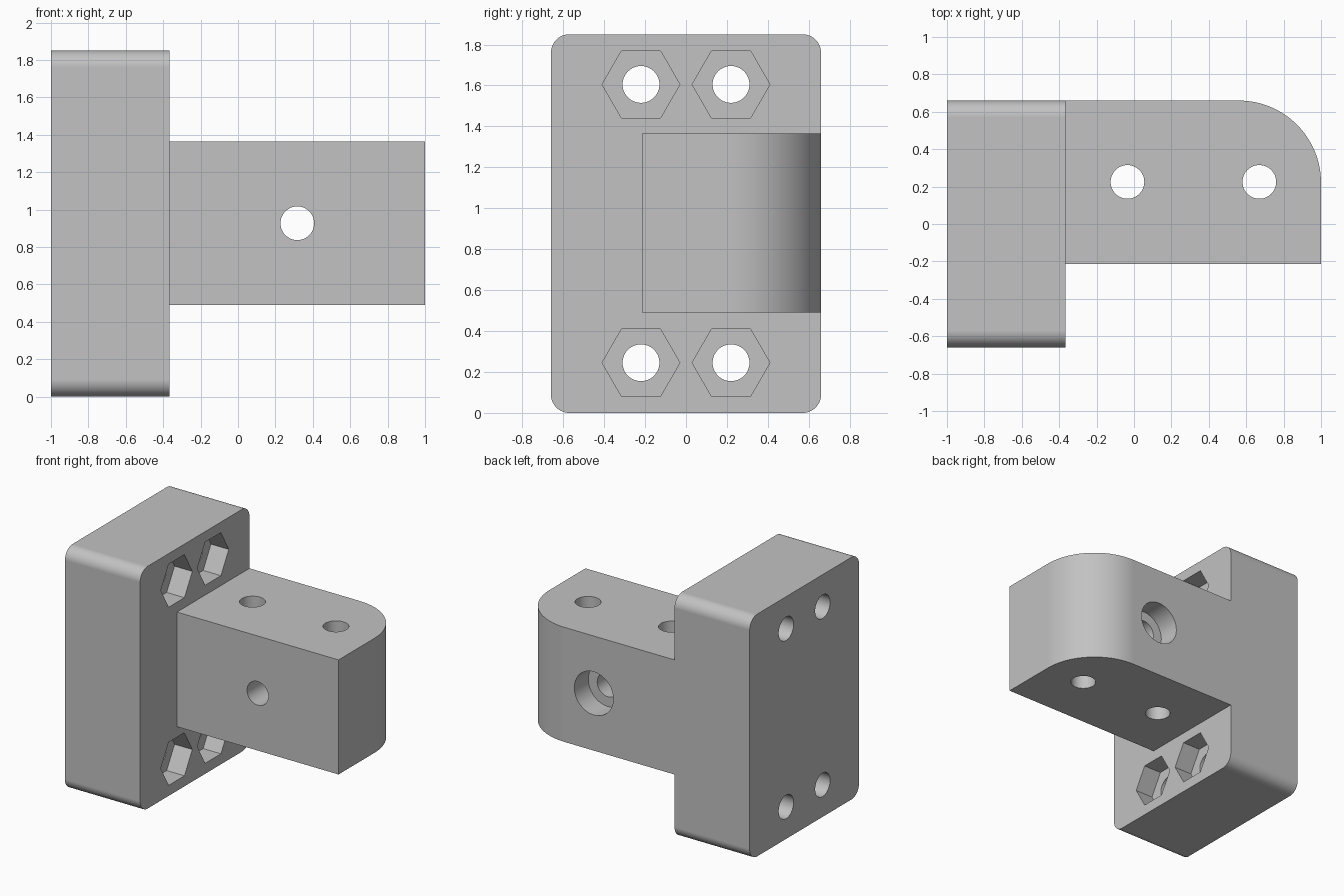
import bpy, bmesh, math
from mathutils import Vector

old = bpy.data.objects.get("Cube")
if old:
    bpy.data.objects.remove(old, do_unlink=True)

grey = bpy.data.materials.new("plain grey")
grey.use_nodes = True
colour = (0.54, 0.54, 0.54, 1)
grey.diffuse_color = colour
grey.node_tree.nodes["Principled BSDF"].inputs["Base Color"].default_value = colour


def arc(cx, cy, r, start, sweep=90, steps=16):
    """Points along an arc, angles in degrees."""
    angles = [math.radians(start + sweep * i / steps) for i in range(steps + 1)]
    return [(cx + r * math.cos(a), cy + r * math.sin(a)) for a in angles]


def polygon(cx, cy, r, sides):
    return arc(cx, cy, r, 0, 360, sides)[:-1]


def prism(name, outline, axis, low, high):
    """Extrude an outline along x, y or z; the outline uses the other two axes in order."""
    def place(p, h):
        co = list(p)
        co.insert("xyz".index(axis), h)
        return Vector(co)
    bm = bmesh.new()
    rings = [[bm.verts.new(place(p, h)) for p in outline] for h in (low, high)]
    for ring in rings:
        bm.faces.new(ring)
    n = len(outline)
    for i in range(n):
        j = (i + 1) % n
        bm.faces.new((rings[0][i], rings[0][j], rings[1][j], rings[1][i]))
    bmesh.ops.recalc_face_normals(bm, faces=bm.faces)
    mesh = bpy.data.meshes.new(name)
    bm.to_mesh(mesh)
    bm.free()
    mesh.materials.append(grey)
    obj = bpy.data.objects.new(name, mesh)
    bpy.context.collection.objects.link(obj)
    return obj


def activate(obj):
    bpy.ops.object.select_all(action='DESELECT')
    obj.select_set(True)
    bpy.context.view_layer.objects.active = obj


def cut(target, outline, axis, low, high):
    """Subtract a prism from the target."""
    cutter = prism("cutter", outline, axis, low, high)
    cutter.hide_render = True
    mod = target.modifiers.new("cut", 'BOOLEAN')
    mod.operation = 'DIFFERENCE'
    mod.solver = 'EXACT'
    mod.object = cutter
    activate(target)
    bpy.ops.object.modifier_apply(modifier=mod.name)
    bpy.data.objects.remove(cutter, do_unlink=True)


def finish(obj):
    activate(obj)
    bpy.ops.object.shade_smooth_by_angle(angle=math.radians(30))
    weighted = obj.modifiers.new("crisp flats", 'WEIGHTED_NORMAL')
    weighted.keep_sharp = True


HOLE, SIDES = 0.09, 48
JOIN = -0.365              # where the arm meets the plate
HALF, TOP, R = 0.66, 1.85, 0.09

# Mounting plate with rounded long edges
outline = (arc(HALF - R, TOP - R, R, 0) + arc(R - HALF, TOP - R, R, 90)
           + arc(R - HALF, R, R, 180) + arc(HALF - R, R, R, 270))
plate = prism("mounting_plate", outline, "x", -1, JOIN)

# Bolt holes with hexagonal nut pockets
for y in (-0.22, 0.22):
    for z in (0.245, 1.605):
        cut(plate, polygon(y, z, HOLE, SIDES), "x", -1.2, 0)
        cut(plate, polygon(y, z, 0.19, 6), "x", JOIN - 0.15, 0)
finish(plate)

# Arm with one large rounded corner
BEND = 0.44
outline = [(JOIN, HALF), (JOIN, -0.215), (1, -0.215)] + arc(1 - BEND, HALF - BEND, BEND, 0, steps=32)
arm = prism("arm", outline, "z", 0.49, 1.365)

# Upright holes, cross hole and its counterbore at the back
for x in (-0.035, 0.67):
    cut(arm, polygon(x, 0.225, HOLE, SIDES), "z", 0, 2)
cut(arm, polygon(0.317, 0.927, HOLE, SIDES), "y", -1, 1)
cut(arm, polygon(0.317, 0.927, 0.165, SIDES), "y", HALF - 0.17, 1)
finish(arm)
